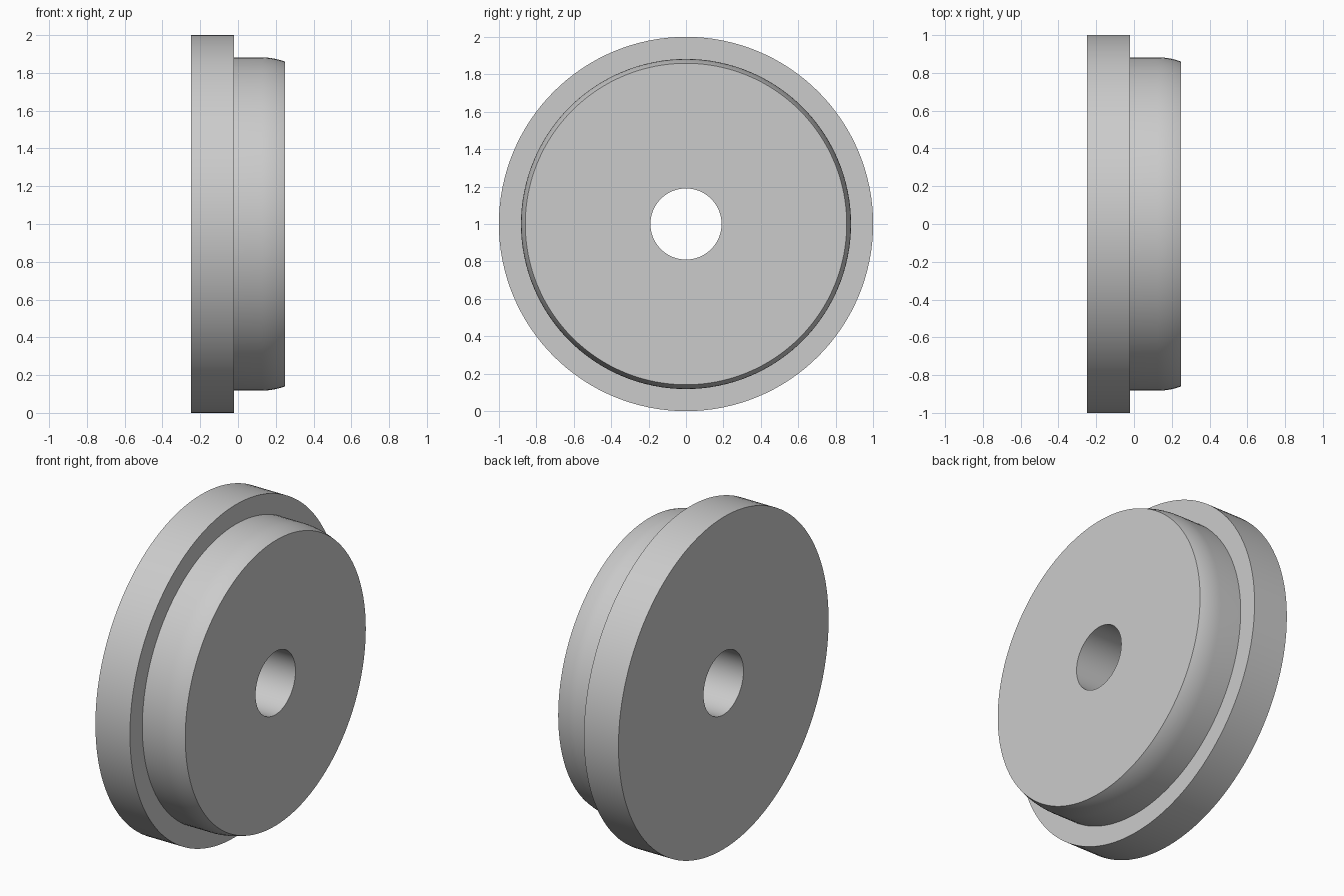
import bpy, bmesh, math

if "Cube" in bpy.data.objects:
    bpy.data.objects.remove(bpy.data.objects["Cube"])

SEGMENTS = 128

# Half section as (x, radius): flange, stepped hub, softly rounded rim, bore
profile = [(-0.25, 0.19), (-0.25, 1.0), (-0.02, 1.0), (-0.02, 0.882)]
start, end, drop = 0.125, 0.25, 0.023
arc_r = ((end - start) ** 2 + drop ** 2) / (2 * drop)
sweep = math.asin((end - start) / arc_r)
for i in range(9):
    a = sweep * i / 8
    profile.append((start + arc_r * math.sin(a), 0.882 - arc_r * (1 - math.cos(a))))
profile.append((0.25, 0.19))

# Spin the closed section around the x axis
bm = bmesh.new()
rings = []
for s in range(SEGMENTS):
    t = 2 * math.pi * s / SEGMENTS
    rings.append([bm.verts.new((x, r * math.cos(t), 1 + r * math.sin(t))) for x, r in profile])
n = len(profile)
for s in range(SEGMENTS):
    a, b = rings[s], rings[(s + 1) % SEGMENTS]
    for i in range(n):
        j = (i + 1) % n
        bm.faces.new((a[i], a[j], b[j], b[i]))
bmesh.ops.recalc_face_normals(bm, faces=bm.faces)

mesh = bpy.data.meshes.new("flanged_wheel")
bm.to_mesh(mesh)
bm.free()
wheel = bpy.data.objects.new("flanged_wheel", mesh)
bpy.context.collection.objects.link(wheel)

# Plain grey finish
grey = bpy.data.materials.new("light_grey")
grey.diffuse_color = (0.6, 0.6, 0.6, 1)
grey.use_nodes = True
grey.node_tree.nodes["Principled BSDF"].inputs["Base Color"].default_value = grey.diffuse_color
mesh.materials.append(grey)

# Smooth round surfaces, crisp edges
bpy.context.view_layer.objects.active = wheel
wheel.select_set(True)
bpy.ops.object.shade_smooth_by_angle(angle=math.radians(30))
